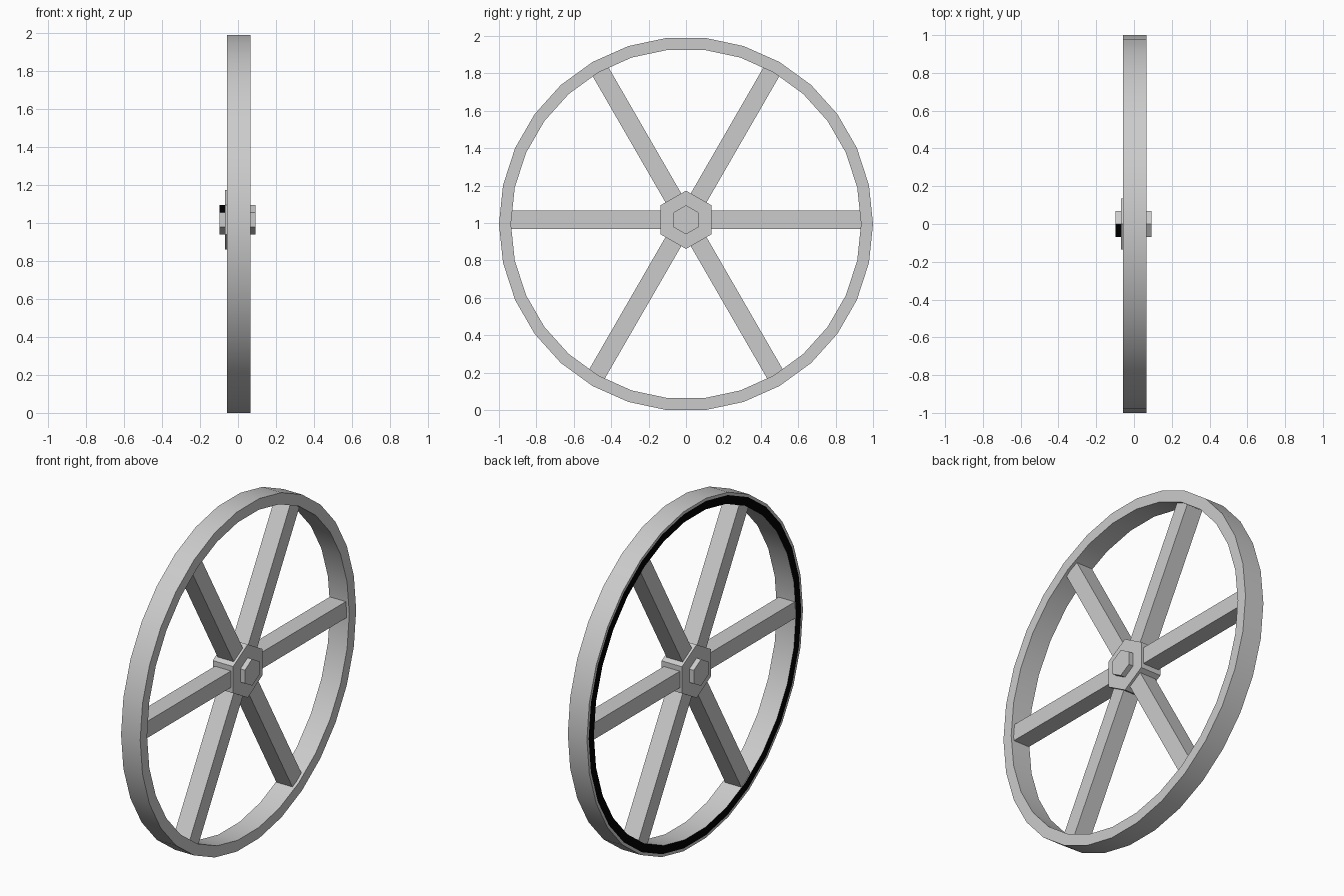
import bpy, bmesh, math
from mathutils import Matrix, Vector

cube = bpy.data.objects.get("Cube")
if cube:
    bpy.data.objects.remove(cube, do_unlink=True)


def material(name, rgb):
    m = bpy.data.materials.new(name)
    m.use_nodes = True
    m.diffuse_color = (*rgb, 1)
    m.node_tree.nodes["Principled BSDF"].inputs["Base Color"].default_value = (*rgb, 1)
    return m


GREY = material("plain grey", (0.6, 0.6, 0.6))
BLACK = material("black", (0, 0, 0))
RIM_Z, HUB_Z, HUB_X = 0.9945, 1.017, -0.003


def finish(name, bm):
    bmesh.ops.recalc_face_normals(bm, faces=bm.faces)
    mesh = bpy.data.meshes.new(name)
    bm.to_mesh(mesh)
    bm.free()
    mesh.materials.append(GREY)
    mesh.materials.append(BLACK)
    ob = bpy.data.objects.new(name, mesh)
    bpy.context.collection.objects.link(ob)
    return ob


def hex_prism(name, radius, x0, x1):
    """Six-sided bar along x with a corner pointing up."""
    bm = bmesh.new()
    place = Matrix.Translation(((x0 + x1) / 2, 0, HUB_Z)) @ Matrix.Rotation(math.pi / 2, 4, "Y")
    bmesh.ops.create_cone(bm, cap_ends=True, segments=6, radius1=radius, radius2=radius,
                          depth=x1 - x0, matrix=place @ Matrix.Rotation(math.pi / 2, 4, "Z"))
    # make sure a corner is at the top
    if max(v.co.z for v in bm.verts) < HUB_Z + radius * 0.95:
        bmesh.ops.rotate(bm, verts=bm.verts, cent=(0, 0, HUB_Z),
                         matrix=Matrix.Rotation(math.pi / 6, 3, "X"))
    return finish(name, bm)


# Rim: a section swept around x, with a black band on its -x side
SIDES = 30
section = [(0.066, 0.936), (0.066, 1), (-0.058, 1), (-0.058, 0.984), (-0.058, 0.936)]
bm = bmesh.new()
rings = []
for i in range(SIDES):
    a = math.tau * i / SIDES
    rings.append([bm.verts.new((x, r * math.cos(a), RIM_Z + r * math.sin(a))) for x, r in section])
for i, ring in enumerate(rings):
    after = rings[(i + 1) % SIDES]
    for j in range(len(section)):
        k = (j + 1) % len(section)
        face = bm.faces.new((ring[j], ring[k], after[k], after[j]))
        face.material_index = 1 if j == 3 else 0
rim = finish("rim", bm)
bpy.ops.object.select_all(action="DESELECT")
rim.select_set(True)
bpy.context.view_layer.objects.active = rim
bpy.ops.object.shade_smooth_by_angle(angle=math.radians(30))

# Spokes: six bars from the hub into the rim
for n in range(6):
    a = math.tau * n / 6
    direction = Vector((0, math.cos(a), math.sin(a)))
    offset = Vector((0, 0, HUB_Z - RIM_Z))
    along = offset.dot(direction)
    length = -along + math.sqrt(along ** 2 + 0.945 ** 2 - offset.length_squared)
    bm = bmesh.new()
    bmesh.ops.create_cube(bm, size=1)
    bmesh.ops.scale(bm, vec=(0.104, length, 0.097), verts=bm.verts)
    bmesh.ops.translate(bm, vec=(HUB_X, length / 2, 0), verts=bm.verts)
    bmesh.ops.rotate(bm, verts=bm.verts, cent=(0, 0, 0), matrix=Matrix.Rotation(a, 3, "X"))
    bmesh.ops.translate(bm, vec=(0, 0, HUB_Z), verts=bm.verts)
    finish(f"spoke_{n + 1}", bm)

# Hub and the axle nut on each side
hex_prism("hub", 0.156, HUB_X - 0.066, HUB_X + 0.066)
hex_prism("left_nut", 0.078, 0.05, 0.092)
right_nut = hex_prism("right_nut", 0.078, -0.098, -0.05)
for face in right_nut.data.polygons:
    if face.normal.z > 0.3 and face.normal.y < -0.3:
        face.material_index = 1
